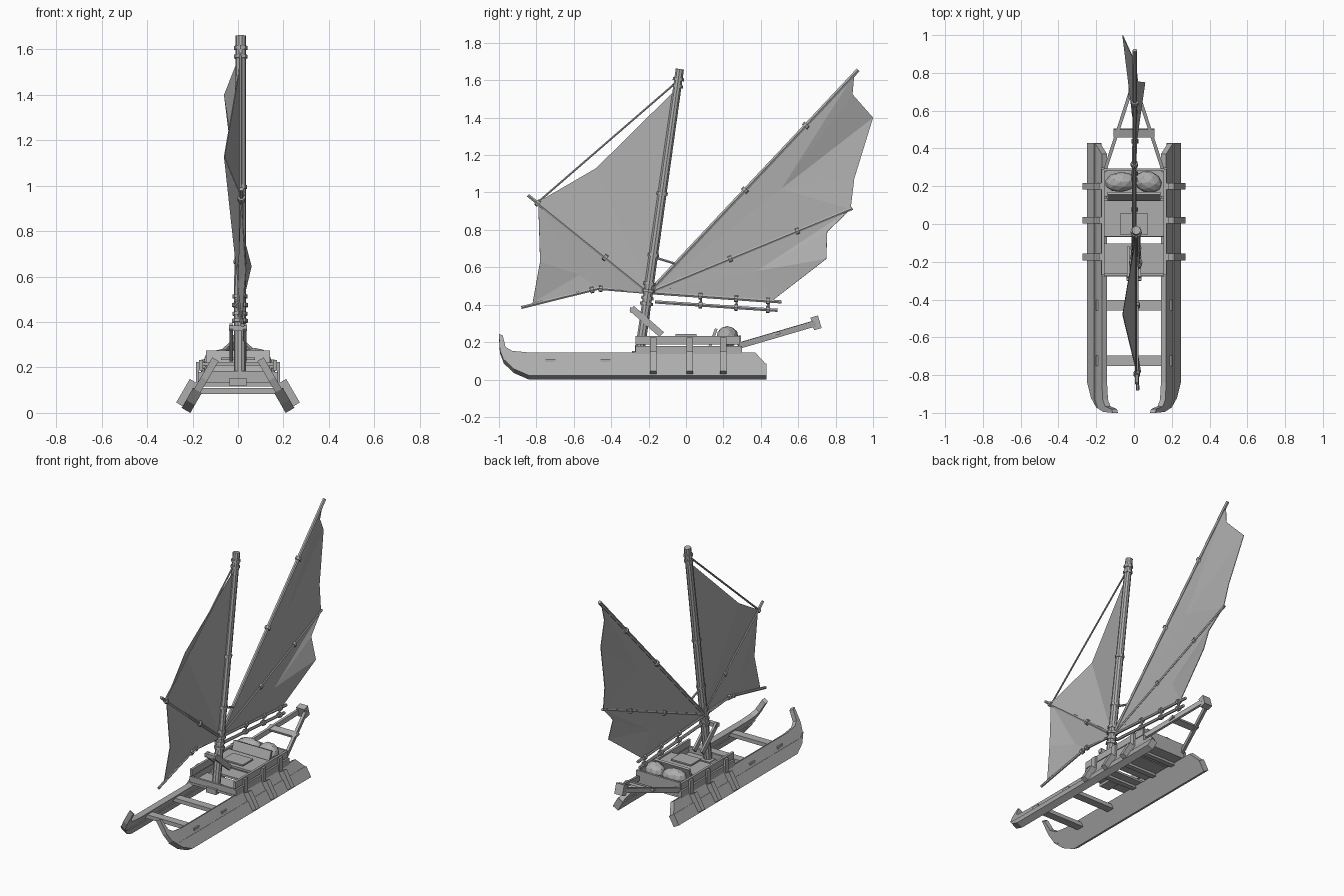
import bpy, bmesh, math
from mathutils import Vector, Matrix

cube = bpy.data.objects.get("Cube")
if cube:
    bpy.data.objects.remove(cube, do_unlink=True)

grey = bpy.data.materials.new("plain grey")
grey.use_nodes = True
grey.diffuse_color = (0.42, 0.42, 0.42, 1)
grey.node_tree.nodes["Principled BSDF"].inputs["Base Color"].default_value = (0.42, 0.42, 0.42, 1)


def finish(name, bm):
    bmesh.ops.recalc_face_normals(bm, faces=bm.faces)
    me = bpy.data.meshes.new(name)
    bm.to_mesh(me)
    bm.free()
    me.materials.append(grey)
    ob = bpy.data.objects.new(name, me)
    bpy.context.collection.objects.link(ob)
    return ob


def box(name, center, size, rot=None):
    bm = bmesh.new()
    m = Matrix.Translation(center) @ (rot or Matrix()) @ Matrix.Diagonal((*size, 1))
    bmesh.ops.create_cube(bm, size=1, matrix=m)
    return finish(name, bm)


def aim(a, b):
    return (Vector(b) - Vector(a)).to_track_quat('Z', 'X').to_matrix().to_4x4()


def rod(name, a, b, r, r2=None, sides=8):
    a, b = Vector(a), Vector(b)
    bm = bmesh.new()
    bmesh.ops.create_cone(bm, cap_ends=True, segments=sides, radius1=r, radius2=r2 or r,
                          depth=(b - a).length, matrix=Matrix.Translation((a + b) / 2) @ aim(a, b))
    return finish(name, bm)


def beam(name, a, b, w, h):
    a, b = Vector(a), Vector(b)
    y = (b - a).normalized()
    x = y.cross(Vector((0, 0, 1))).normalized()
    rot = Matrix((x, y, x.cross(y))).transposed().to_4x4()
    return box(name, (a + b) / 2, (w, (b - a).length, h), rot)


def ring(name, a, b, t, r, length=0.02):
    a, b = Vector(a), Vector(b)
    p, d = a.lerp(b, t), (b - a).normalized() * length / 2
    return rod(name, p - d, p + d, r)


def slab(name, profile, offset, thick):
    """Extrude a (y, z) outline along x."""
    bm = bmesh.new()
    f = bm.faces.new([bm.verts.new((offset, y, z)) for y, z in profile])
    out = bmesh.ops.extrude_face_region(bm, geom=[f])["geom"]
    bmesh.ops.translate(bm, vec=(thick, 0, 0), verts=[v for v in out if isinstance(v, bmesh.types.BMVert)])
    return finish(name, bm)


# Hulls: flat-sided planks leaning inward, with raised prows
LEAN = math.radians(30)
upper = [(-1, .26), (-.98, .25), (-.965, .18), (-.93, .155), (-.84, .145), (.37, .145),
         (.43, .07), (-.93, .07), (-.975, .1), (-.995, .16)]
lower = [(-.975, .1), (-.93, .075), (.43, .075), (.43, 0), (-.84, 0), (-.92, .04)]
for s, side in ((1, "left"), (-1, "right")):
    for label, prof, thick in (("hull_upper", upper, .032), ("hull_lower", lower, .044)):
        ob = slab(f"{side}_{label}", prof, -thick / 2, thick)
        ob.matrix_world = Matrix.Translation((s * .229, 0, .011)) @ Matrix.Rotation(-s * LEAN, 4, 'Y')

    # Side walls of the deck and bent straps that hold the hulls
    box(f"{side}_wall_upper", (s * .163, .01, .21), (.016, .56, .045))
    box(f"{side}_wall_lower", (s * .167, .015, .158), (.016, .57, .045))
    for i, y in enumerate((-.175, .02, .2)):
        box(f"{side}_strap_top_{i}", (s * .178, y, .175), (.014, .035, .1))
        bm = bmesh.new()
        bmesh.ops.create_cube(bm, size=1, matrix=Matrix.Translation((s * .217, y, .083))
                              @ Matrix.Rotation(-s * LEAN, 4, 'Y') @ Matrix.Diagonal((.058, .035, .12, 1)))
        finish(f"{side}_strap_low_{i}", bm)

    # Stern struts
    beam(f"{side}_stern_strut", (s * .155, .28, .18), (s * .022, .69, .3), .018, .032)
    # Mast fork arms
    beam(f"{side}_fork_arm", (s * .03, -.29, .38), (s * .03, -.13, .24), .014, .035)

# Cross beams and floor
for i, y in enumerate((-.725, -.43)):
    box(f"cross_beam_{i}", (0, y, .097), (.4, .055, .026))
for i, (y, w) in enumerate(((-.19, .175), (-.018, .1), (.088, .1), (.22, .15))):
    box(f"deck_plank_{i}", (0, y, .14), (.325, w, .014))
for i, y in enumerate((-.175, .02, .2)):
    box(f"deck_bearer_{i}", (0, y, .125), (.36, .035, .016))
box("front_board", (0, -.267, .165), (.32, .014, .04))
box("back_board", (0, .287, .19), (.32, .014, .09))
box("bench", (0, .03, .215), (.31, .19, .014))
box("bench_top", (0, 0, .238), (.15, .11, .01))
box("seat_back", (0, .145, .225), (.28, .015, .1), Matrix.Rotation(-.35, 4, 'X'))

# Cargo: faceted rolls behind the seat
for name, x, r, ln, turn in (("long_roll", -.07, .053, .17, .08), ("round_sack", .075, .058, .15, -.3)):
    bm = bmesh.new()
    bmesh.ops.create_icosphere(bm, subdivisions=2, radius=1, matrix=Matrix.Translation((x, .222, .228))
                               @ Matrix.Rotation(turn, 4, 'Z') @ Matrix.Diagonal((ln / 2, r, r, 1)))
    finish(name, bm)

# Stern frame
box("stern_crossbar", (0, .482, .245), (.215, .045, .016), Matrix.Rotation(.29, 4, 'X'))
box("stern_block", (0, .695, .303), (.06, .042, .07), Matrix.Rotation(.29, 4, 'X'))

# Mast, its foot and its bindings
foot, top = (.008, -.25, .13), (.012, -.033, 1.66)
rod("mast", foot, top, .027, .023, 10)
box("mast_foot", (0, -.245, .135), (.075, .09, .035))
box("fork_bar", (0, -.285, .372), (.08, .03, .025))
for i, (t, r) in enumerate(((.18, .035), (.2, .033), (.225, .036), (.25, .033), (.35, .03),
                            (.565, .03), (.94, .03), (.965, .03))):
    ring(f"mast_ring_{i}", foot, top, t, r, .016)

# Spars: name, start, end, radius, ring positions
hub = (0, -.2, .465)
spars = [
    ("rear_yard", hub, (.005, .92, 1.655), .012, (.46, .75)),
    ("rear_middle_spar", hub, (.005, .89, .915), .009, (.4, .73)),
    ("rear_boom", hub, (.005, .51, .415), .01, (.39, .66, .9)),
    ("lower_boom", (0, -.165, .415), (.005, .49, .37), .01, (.37, .66, .92)),
    ("front_yard", (.015, -.2, .465), (.015, -.845, .985), .01, (.36, .92)),
    ("front_boom_inner", hub, (0, -.47, .487), .009, (.95,)),
    ("front_boom_outer", (0, -.47, .487), (.02, -.88, .385), .009, (.08,)),
    ("fore_stay", (.01, -.79, .95), (.01, -.045, 1.595), .006, ()),
    ("short_strut", (.01, -.19, .66), (.005, -.06, .62), .007, ()),
]
for name, a, b, r, rings in spars:
    rod(name, a, b, r, sides=6)
    for i, t in enumerate(rings):
        ring(f"{name}_ring_{i}", a, b, t, r + .008)

# Links between the two rear booms
for i, y in enumerate((.08, .27, .44)):
    rod(f"boom_link_{i}", (.003, y, .45 - y * .07), (.003, y, .395 - y * .07), .007, sides=6)


def sail(name, hub_point, rim):
    """Thin cloth fan; each rim point is joined to the hub point."""
    bm = bmesh.new()
    c = bm.verts.new(hub_point)
    vs = [bm.verts.new(p) for p in rim]
    for a, b in zip(vs, vs[1:]):
        bm.faces.new((c, a, b))
    ob = finish(name, bm)
    mod = ob.modifiers.new("cloth", 'SOLIDIFY')
    mod.thickness = .004
    mod.offset = 0


# Sails: inner fold points keep the billow near the free edge
sail("fore_sail_top", (.012, -.2, .465),
     [(.01, -.065, 1.54), (-.06, -.48, 1.13), (.015, -.79, .95)])
sail("fore_sail_low", (0, -.57, .56),
     [(.012, -.2, .465), (.015, -.79, .95), (.035, -.78, .63), (.02, -.82, .41),
      (0, -.47, .487), (.012, -.2, .465)])
sail("rear_sail_top", (0, .51, 1.02),
     [hub, (.005, .9, 1.635), (-.01, .89, 1.525), (-.06, 1, 1.4), (-.02, .9, 1.075),
      (.005, .88, .91), hub])
sail("rear_sail_low", (.005, .38, .58),
     [hub, (.005, .88, .91), (.02, .755, .79), (.058, .75, .645), (.005, .46, .42), hub])
